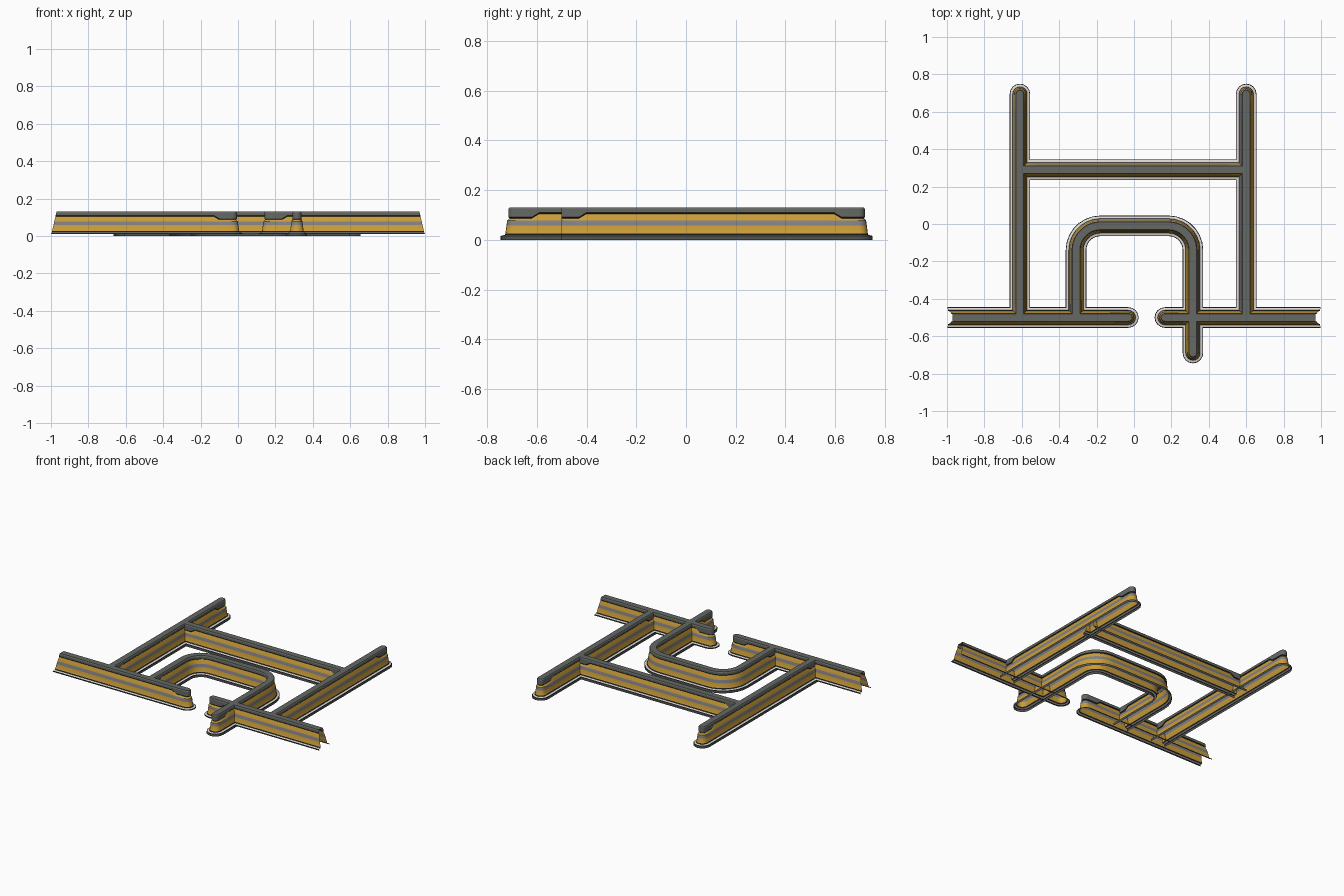
import bpy
import math
from mathutils import Vector

cube = bpy.data.objects.get("Cube")
if cube:
    bpy.data.objects.remove(cube, do_unlink=True)


def make_material(name, rgb):
    mat = bpy.data.materials.new(name)
    mat.use_nodes = True
    colour = (*rgb, 1.0)
    mat.diffuse_color = colour
    mat.node_tree.nodes["Principled BSDF"].inputs["Base Color"].default_value = colour
    return mat


COLOURS = {
    "cap grey": (0.13, 0.14, 0.13),
    "base grey": (0.085, 0.09, 0.085),
    "groove black": (0.018, 0.018, 0.018),
    "pale ledge": (0.72, 0.70, 0.67),
    "band yellow": (0.60, 0.34, 0.04),
    "band blue grey": (0.22, 0.22, 0.24),
}
NAMES = list(COLOURS)
MATERIALS = [make_material(n, c) for n, c in COLOURS.items()]

HEIGHT = 0.13
# Wall cross-section: half width, height, dip weight, colour of the band above
PROFILE = [
    (0.055, 0.0, 0, "base grey"),
    (0.055, 0.016, 0, "groove black"),
    (0.051, 0.017, 0, "pale ledge"),
    (0.039, 0.020, 0, "groove black"),
    (0.036, 0.026, 0, "band yellow"),
    (0.032, 0.058, 0, "band blue grey"),
    (0.029, 0.078, 0, "band yellow"),
    (0.020, 0.105, 1, "groove black"),
    (0.024, 0.110, 1, "cap grey"),
    (0.024, 0.124, 0, "cap grey"),
    (0.020, HEIGHT, 0, "cap grey"),
]
DIP = 0.018


def with_dips(points, dip_start, dip_end):
    """Return (position, dip) stations, the cap being deeper near chosen ends."""
    pts = [Vector((*p, 0)) for p in points]
    first = (pts[1] - pts[0]).normalized()
    last = (pts[-2] - pts[-1]).normalized()
    stations = [(pts[0], dip_start)]
    if dip_start:
        stations += [(pts[0] + first * 0.07, 1), (pts[0] + first * 0.10, 0)]
    stations += [(p, 0) for p in pts[1:-1]]
    if dip_end:
        stations += [(pts[-1] + last * 0.10, 0), (pts[-1] + last * 0.07, 1)]
    return stations + [(pts[-1], dip_end)]


def build_wall(name, points, dip_start=1, dip_end=1, round_end=False,
               taper_start=False, bottom=0.0, arc_steps=8):
    stations = with_dips(points, dip_start, dip_end)
    count = len(stations)
    tangents = []
    for i in range(count):
        before, after = stations[max(i - 1, 0)][0], stations[min(i + 1, count - 1)][0]
        tangents.append((after - before).normalized())
    normals = [Vector((-t.y, t.x, 0)) for t in tangents]

    # Outline runs up the left side, round the end, back down the right side
    left = [(s[0], n, s[1]) for s, n in zip(stations, normals)]
    right = [(s[0], -n, s[1]) for s, n in zip(stations, normals)]
    arc = []
    if round_end:
        for k in range(1, arc_steps):
            a = math.pi * k / arc_steps
            way = normals[-1] * math.cos(a) + tangents[-1] * math.sin(a)
            arc.append((stations[-1][0], way, dip_end))
    outline = left + arc + right[::-1]
    size, rows = len(outline), len(PROFILE)

    verts, faces, slots = [], [], []
    for j, (width, z, weight, _) in enumerate(PROFILE):
        for i, (pos, way, dip) in enumerate(outline):
            p = pos + way * width
            p.z = max(z - DIP * dip * weight, bottom)
            if taper_start and i in (0, size - 1):
                p += tangents[0] * 0.03 * z / HEIGHT
            verts.append(p)
    for j in range(rows - 1):
        for i in range(size - 1):
            if not round_end and i == count - 1:
                continue
            a, b = j * size + i, (j + 1) * size + i
            faces.append((a, b, b + 1, a + 1))
            slots.append(NAMES.index(PROFILE[j][3]))

    # Flat top of the cap
    top = (rows - 1) * size
    for i in range(count - 1):
        faces.append((top + i, top + size - 1 - i, top + size - 2 - i, top + i + 1))
    if round_end:
        faces.append(tuple(top + k for k in range(size - count, count - 2, -1)))
    slots += [NAMES.index("cap grey")] * (len(faces) - len(slots))

    mesh = bpy.data.meshes.new(name)
    mesh.from_pydata(verts, [], faces)
    for mat in MATERIALS:
        mesh.materials.append(mat)
    for poly, slot in zip(mesh.polygons, slots):
        poly.material_index = slot
    mesh.update()
    obj = bpy.data.objects.new(name, mesh)
    bpy.context.collection.objects.link(obj)
    bpy.ops.object.select_all(action="DESELECT")
    obj.select_set(True)
    bpy.context.view_layer.objects.active = obj
    bpy.ops.object.shade_smooth_by_angle(angle=math.radians(25))


def corner(cx, cy, radius, start, steps=7):
    """Quarter turn, clockwise from the start angle."""
    return [(cx + radius * math.cos(start - math.pi / 2 * k / steps),
             cy + radius * math.sin(start - math.pi / 2 * k / steps))
            for k in range(steps + 1)]


FRONT = -0.5
LEFT_X, RIGHT_X = 0.60, -0.61
BACK_END = 0.695

# Front walls, open at the outer ends and rounded at the gateway
build_wall("front_right_wall", [(-1, FRONT), (-0.03, FRONT)], dip_start=0,
           round_end=True, taper_start=True, bottom=0.010)
build_wall("front_left_wall", [(1, FRONT), (0.165, FRONT)], dip_start=0,
           round_end=True, taper_start=True, bottom=0.010)

# Side walls
for side, x in (("left", LEFT_X), ("right", RIGHT_X)):
    build_wall(side + "_side_wall", [(x, FRONT), (x, BACK_END)], round_end=True)

# Cross wall between the side walls
build_wall("back_cross_wall", [(RIGHT_X, 0.29), (LEFT_X, 0.29)])

# Inner wall with two rounded corners and a stub past the front wall
IN_R, IN_L, IN_Y, RADIUS = -0.31, 0.315, -0.01, 0.13
inner = [(IN_R, FRONT)]
inner += corner(IN_R + RADIUS, IN_Y - RADIUS, RADIUS, math.pi)
inner += corner(IN_L - RADIUS, IN_Y - RADIUS, RADIUS, math.pi / 2)
inner += [(IN_L, -0.69)]
build_wall("inner_curved_wall", inner, round_end=True)
